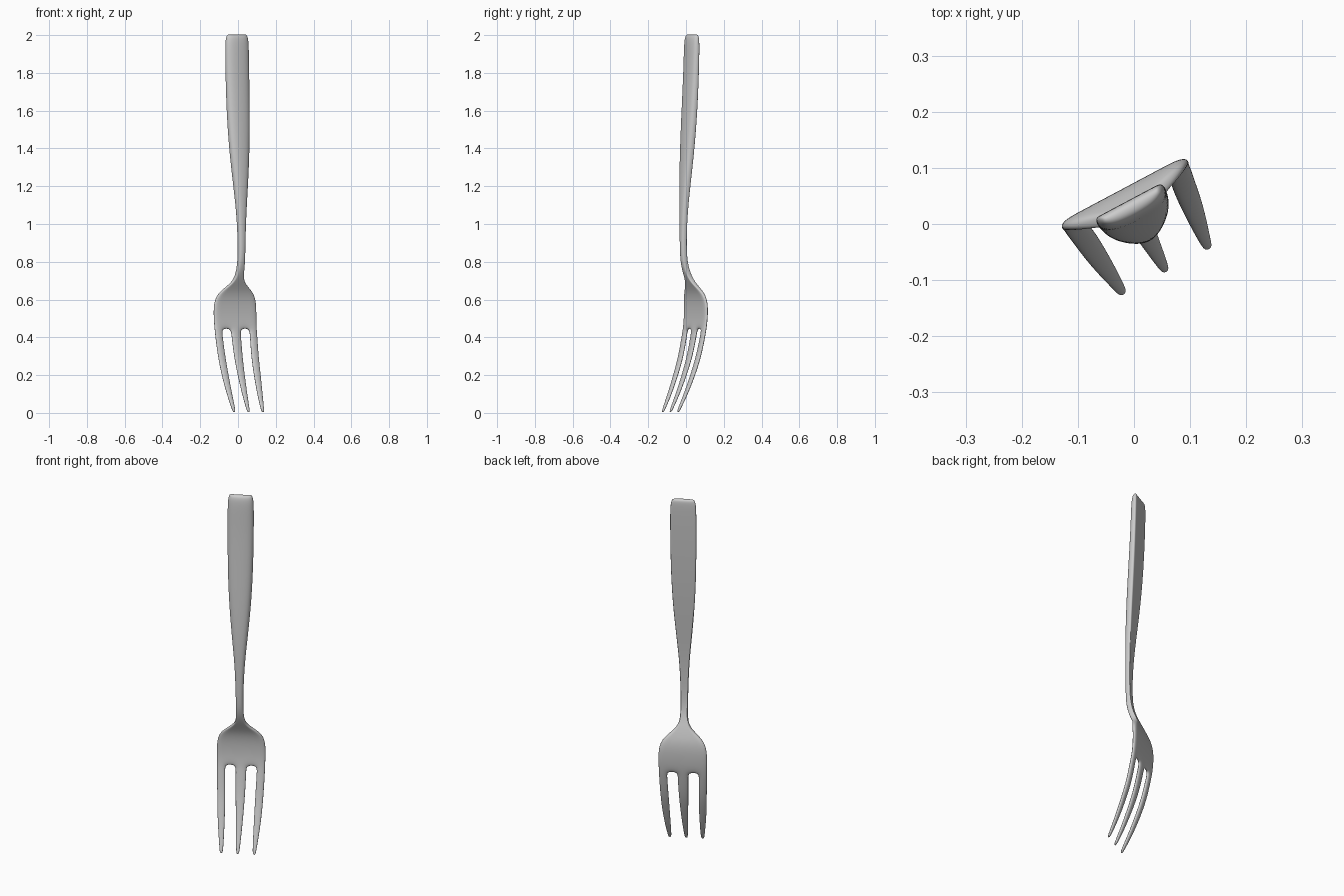
import bpy, bmesh, math

if "Cube" in bpy.data.objects:
    bpy.data.objects.remove(bpy.data.objects["Cube"])

TURN = math.radians(28)      # the fork is turned about z
OFFSET = 0.0105              # sideways centre in the turned frame

# Handle, neck and shoulders: z, half width, back face, front face
BODY = [
    (2.004, 0.056, 0.038, 0.016),
    (1.985, 0.066, 0.042, 0.006),
    (1.93, 0.069, 0.042, 0.002),
    (1.80, 0.069, 0.039, -0.002),
    (1.60, 0.067, 0.031, -0.014),
    (1.40, 0.059, 0.018, -0.027),
    (1.20, 0.041, 0.001, -0.037),
    (1.05, 0.026, -0.009, -0.040),
    (0.90, 0.020, -0.012, -0.040),
    (0.80, 0.019, -0.006, -0.036),
    (0.74, 0.020, 0.013, -0.018),
    (0.695, 0.030, 0.034, 0.004),
    (0.655, 0.082, 0.049, 0.024),
    (0.62, 0.116, 0.060, 0.036),
    (0.57, 0.129, 0.066, 0.043),
    (0.50, 0.129, 0.064, 0.043),
]
# Tines: z, outer edge, inner edge, middle tine half width, back, front
TINES = [
    (0.445, 0.127, 0.082, 0.030, 0.057, 0.036),
    (0.41, 0.127, 0.081, 0.030, 0.051, 0.029),
    (0.30, 0.123, 0.077, 0.027, 0.029, 0.006),
    (0.20, 0.118, 0.075, 0.022, -0.005, -0.027),
    (0.10, 0.108, 0.075, 0.016, -0.045, -0.065),
    (0.025, 0.097, 0.076, 0.010, -0.082, -0.098),
    (0.002, 0.094, 0.079, 0.007, -0.095, -0.106),
]

bm = bmesh.new()


def vert(u, w, z):
    u += OFFSET
    c, s = math.cos(TURN), math.sin(TURN)
    return bm.verts.new((u * c - w * s, u * s + w * c, z))


def row(z, cols, back, front, depth):
    """Six back and six front vertices, mirrored left to right."""
    us = [-c for c in cols] + list(cols[::-1])
    ds = list(depth) + list(depth[::-1])
    return ([vert(u, back, z) for u in us],
            [vert(u, back + (front - back) * d, z) for u, d in zip(us, ds)])


rows = []
for z, hw, back, front in BODY:
    # flat back with chamfered front on the handle, even plate on the head
    k = min(1, max(0, (z - 0.70) / 0.2))
    cols = (hw, hw * (0.64 + 0.16 * k), hw * (0.24 + 0.14 * k))
    rows.append(row(z, cols, back, front, (1 - 0.5 * k, 1 - 0.18 * k, 1)))
for z, outer, inner, mid, back, front in TINES:
    rows.append(row(z, (outer, inner, mid), back, front, (1, 1, 1)))

# Skin the rows; slots (strips 1 and 3) stay open below the head
first = len(BODY)
for i, (a, b) in enumerate(zip(rows, rows[1:])):
    slotted = i >= first
    for j in range(5):
        if slotted and j in (1, 3):
            continue
        for side in (0, 1):
            bm.faces.new((a[side][j], a[side][j + 1], b[side][j + 1], b[side][j]))
    for j in (range(6) if slotted else (0, 5)):
        bm.faces.new((a[0][j], b[0][j], b[1][j], a[1][j]))


def cap(r, strips):
    for j in strips:
        bm.faces.new((r[0][j], r[0][j + 1], r[1][j + 1], r[1][j]))


cap(rows[0], range(5))        # handle end
cap(rows[first], (1, 3))      # slot roots
cap(rows[-1], (0, 2, 4))      # tine tips
bmesh.ops.recalc_face_normals(bm, faces=bm.faces)

mesh = bpy.data.meshes.new("fork")
bm.to_mesh(mesh)
bm.free()
mesh.shade_smooth()
fork = bpy.data.objects.new("fork", mesh)
bpy.context.collection.objects.link(fork)
sub = fork.modifiers.new("smooth", 'SUBSURF')
sub.levels = sub.render_levels = 3
